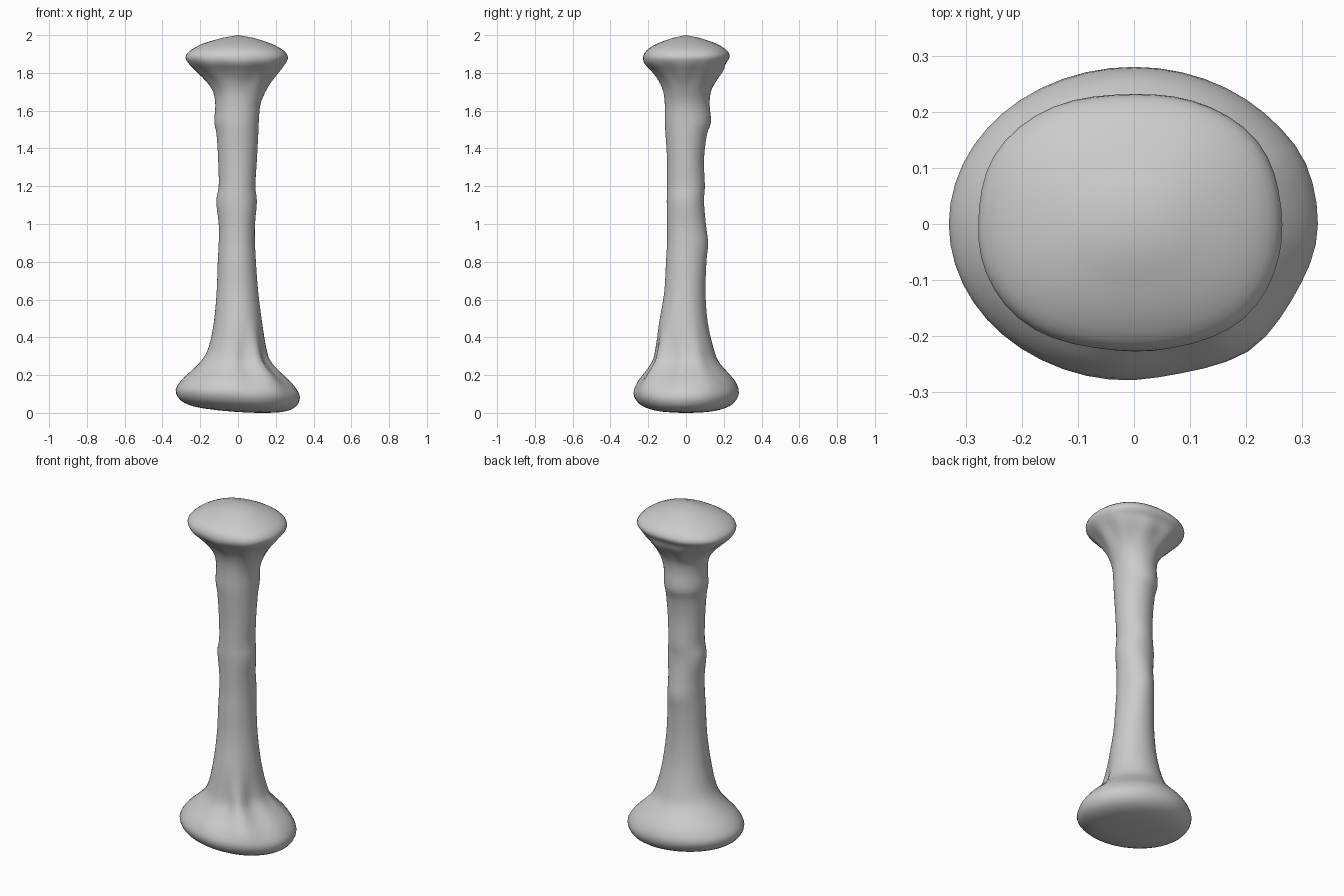
import bpy, bmesh, math

SEG, STEPS = 48, 3
# ring profile: z, x min, x max, y min, y max
PROFILE = [
    (0.012, -0.10, 0.10, -0.09, 0.09), (0.024, -0.23, 0.23, -0.18, 0.18),
    (0.055, -0.305, 0.305, -0.25, 0.25), (0.11, -0.33, 0.328, -0.28, 0.28),
    (0.17, -0.295, 0.29, -0.258, 0.262), (0.22, -0.245, 0.235, -0.22, 0.22),
    (0.28, -0.19, 0.175, -0.18, 0.17), (0.35, -0.155, 0.15, -0.163, 0.145),
    (0.48, -0.128, 0.128, -0.143, 0.115), (0.64, -0.113, 0.107, -0.115, 0.103),
    (0.80, -0.107, 0.095, -0.106, 0.108), (0.90, -0.102, 0.090, -0.10, 0.117),
    (1.00, -0.102, 0.090, -0.10, 0.105), (1.12, -0.115, 0.10, -0.102, 0.095),
    (1.20, -0.102, 0.092, -0.10, 0.10), (1.34, -0.105, 0.10, -0.10, 0.095),
    (1.47, -0.113, 0.107, -0.108, 0.11), (1.54, -0.125, 0.11, -0.112, 0.132),
    (1.63, -0.12, 0.118, -0.112, 0.125), (1.70, -0.132, 0.145, -0.12, 0.132),
    (1.76, -0.172, 0.18, -0.143, 0.163), (1.81, -0.222, 0.218, -0.18, 0.197),
    (1.85, -0.262, 0.25, -0.218, 0.212), (1.885, -0.278, 0.264, -0.226, 0.232),
    (1.92, -0.25, 0.24, -0.208, 0.215), (1.955, -0.185, 0.175, -0.152, 0.16),
    (1.985, -0.085, 0.085, -0.07, 0.075)]


def spline(a, b, c, d, t):
    return 0.5 * (2*b + (c-a)*t + (2*a-5*b+4*c-d)*t*t + (3*b-a-3*c+d)*t**3)


def bump(v, centre, width):
    return math.exp(-((v - centre) / width) ** 2)


def angle_bump(a, degrees, width):
    d = (math.degrees(a) - degrees + 180) % 360 - 180
    return bump(d, 0, width)


def tilt(x, z):
    # the foot slopes down towards +x
    return z - 0.065 * x * max(0, 1 - z / 0.5)


def shape(row, a):
    z, x0, x1, y0, y1 = row
    c, s = math.cos(a), math.sin(a)
    # ridges and grooves on the two flared ends
    low, high = bump(z, 0.28, 0.13), bump(z, 1.79, 0.06)
    ridges = angle_bump(a, -52, 11) + 0.5*angle_bump(a, 25, 11) - 0.8*angle_bump(a, -78, 12) - 0.8*angle_bump(a, -25, 14)
    k = 1 + 0.12*low*ridges + 0.03*high*math.cos(9*a + 1)
    # squarer outline at the head
    k *= 1 + 0.05 * bump(z, 1.9, 0.1) * math.sin(2*a)**2
    x = k * c * (x1 if c > 0 else -x0)
    y = k * s * (y1 if s > 0 else -y0)
    return x, y, max(0, tilt(x, z))


# interpolate the profile into smooth rings
rows = []
for i in range(len(PROFILE) - 1):
    four = [PROFILE[min(max(i + j, 0), len(PROFILE) - 1)] for j in (-1, 0, 1, 2)]
    for n in range(STEPS):
        rows.append([spline(*p, n / STEPS) for p in zip(*four)])
rows.append(list(PROFILE[-1]))

# skin the rings and close both ends
bm = bmesh.new()
rings = [[bm.verts.new(shape(r, 2*math.pi*i/SEG)) for i in range(SEG)] for r in rows]
for lo, hi in zip(rings, rings[1:]):
    for i in range(SEG):
        j = (i + 1) % SEG
        bm.faces.new((lo[i], lo[j], hi[j], hi[i]))
base, crown = bm.verts.new((0, 0, 0.01)), bm.verts.new((0, 0, 2.0))
for i in range(SEG):
    j = (i + 1) % SEG
    bm.faces.new((base, rings[0][j], rings[0][i]))
    bm.faces.new((crown, rings[-1][i], rings[-1][j]))
low_z = min(v.co.z for v in bm.verts)
for v in bm.verts:
    v.co.z -= low_z * max(0, 1 - v.co.z)
for f in bm.faces:
    f.smooth = True
mesh = bpy.data.meshes.new("bone")
bm.to_mesh(mesh)
bm.free()

bone = bpy.data.objects.new("bone", mesh)
bpy.context.collection.objects.link(bone)
grey = bpy.data.materials.new("light grey")
grey.diffuse_color = (0.6, 0.6, 0.6, 1)
mesh.materials.append(grey)
